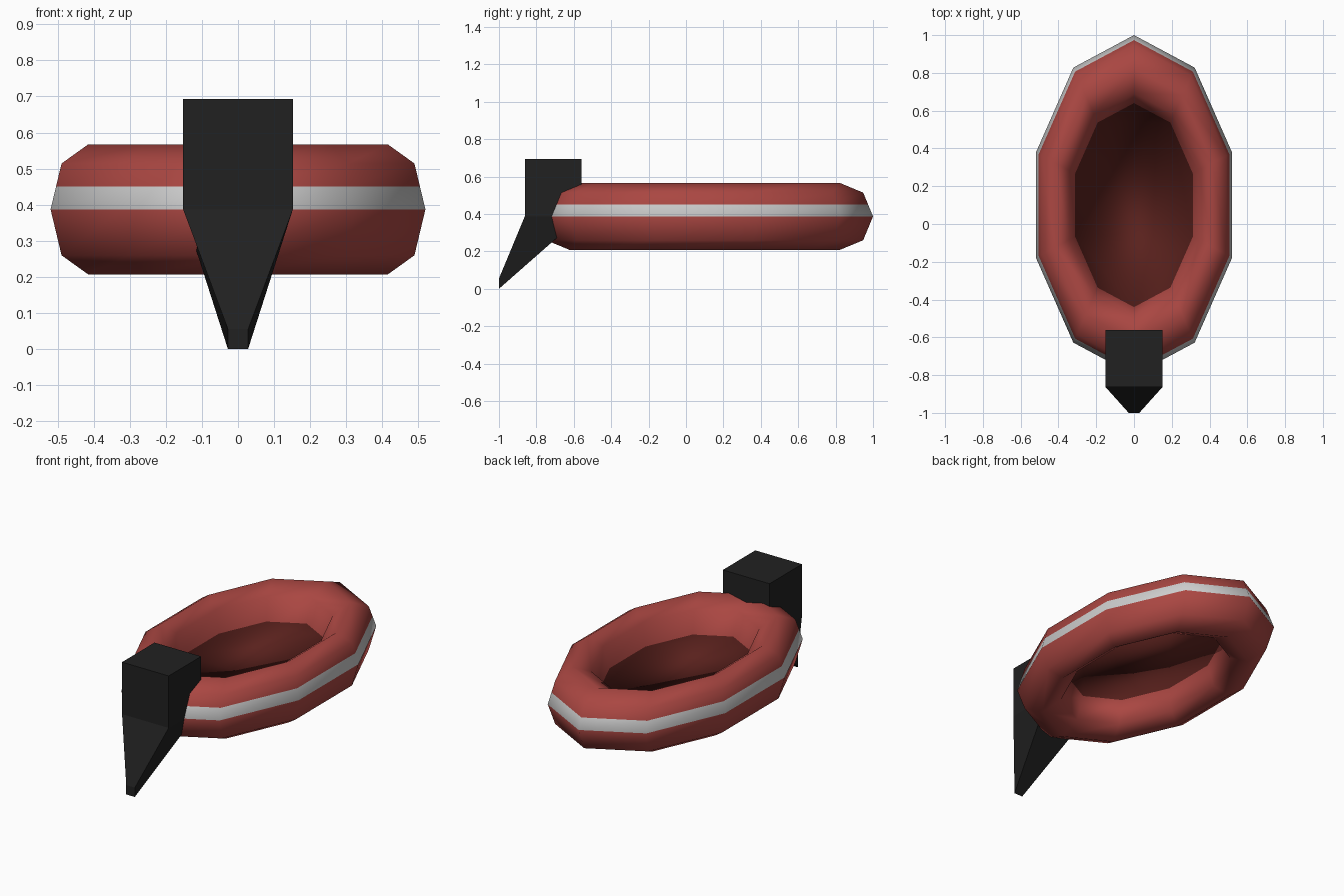
import bpy, bmesh
from math import cos, sin, pi, radians

if "Cube" in bpy.data.objects:
    bpy.data.objects.remove(bpy.data.objects["Cube"])


def material(name, rgb):
    m = bpy.data.materials.new(name)
    m.diffuse_color = (*rgb, 1)
    m.use_nodes = True
    m.node_tree.nodes["Principled BSDF"].inputs["Base Color"].default_value = m.diffuse_color
    return m


RED = material("red rubber", (0.40, 0.062, 0.054))
GREY = material("grey stripe", (0.55, 0.55, 0.55))
DARK = material("dark red floor", (0.10, 0.015, 0.012))
BLACK = material("black casing", (0.015, 0.015, 0.015))


def finish(bm, name, mats, smooth=None):
    mesh = bpy.data.meshes.new(name)
    bm.to_mesh(mesh)
    bm.free()
    for m in mats:
        mesh.materials.append(m)
    ob = bpy.data.objects.new(name, mesh)
    bpy.context.collection.objects.link(ob)
    if smooth:
        bpy.ops.object.select_all(action='DESELECT')
        ob.select_set(True)
        bpy.context.view_layer.objects.active = ob
        bpy.ops.object.shade_smooth_by_angle(angle=radians(smooth))
    return ob


SIDES, R, r, ZC, YC, XS = 10, 0.72, 0.18, 0.387, 0.10, 0.607


def hull_point(radius, z, i):
    a = pi / 2 + 2 * pi * i / SIDES
    return (XS * radius * cos(a), YC + radius * sin(a), z)


# Inflated tube: octagonal section with one extra loop for the stripe
section = [(R + r * cos(k * pi / 4), ZC + r * sin(k * pi / 4)) for k in range(8)]
section.insert(1, tuple((p + q) / 2 for p, q in zip(section[0], section[1])))
n = len(section)
bm = bmesh.new()
rings = [[bm.verts.new(hull_point(rad, z, i)) for rad, z in section] for i in range(SIDES)]
for i in range(SIDES):
    a, b = rings[i], rings[(i + 1) % SIDES]
    for j in range(n):
        k = (j + 1) % n
        f = bm.faces.new((a[j], b[j], b[k], a[k]))
        f.material_index = 1 if j == 0 else 0
# Floor sheet across the innermost loop
f = bm.faces.new([ring[5] for ring in rings])
f.material_index = 2
finish(bm, "inflated_hull", [RED, GREY, DARK], 80)

# Outboard motor: box whose lower end tapers forward to a small vertical tip
bm = bmesh.new()
loops = []
for hx, yf, zf, yb, zb in [(0.152, -0.862, 0.693, -0.56, 0.693),
                           (0.152, -0.862, 0.387, -0.56, 0.387),
                           (0.028, -1.0, 0.055, -1.0, 0.0)]:
    loops.append([bm.verts.new(p) for p in
                  [(-hx, yf, zf), (hx, yf, zf), (hx, yb, zb), (-hx, yb, zb)]])
for a, b in zip(loops, loops[1:]):
    for j in range(4):
        k = (j + 1) % 4
        bm.faces.new((a[j], a[k], b[k], b[j]))
bm.faces.new(loops[0])
bm.faces.new(loops[-1])
bmesh.ops.recalc_face_normals(bm, faces=bm.faces)
finish(bm, "outboard_motor", [BLACK])
